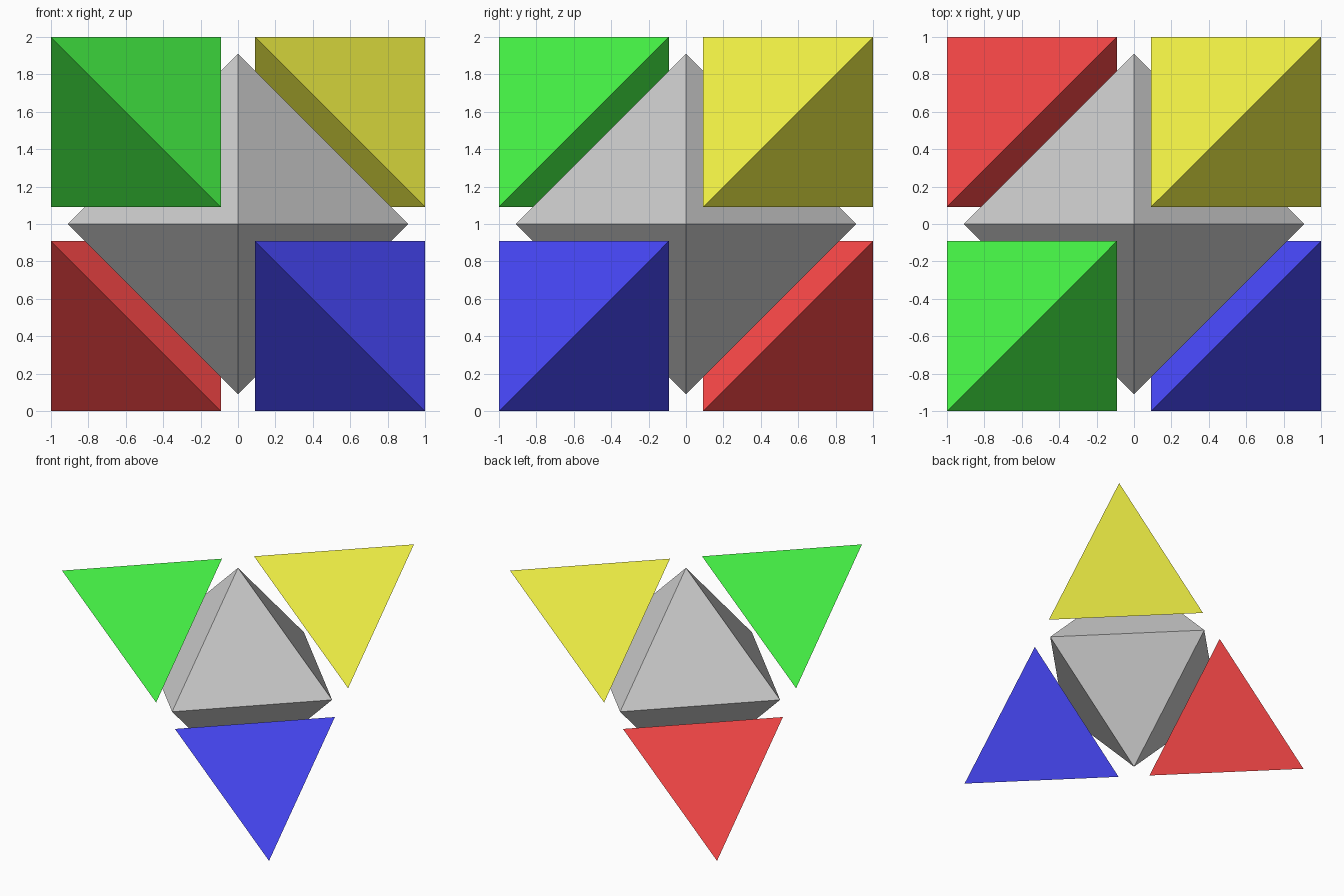
import bpy, bmesh
from mathutils import Vector

if "Cube" in bpy.data.objects:
    bpy.data.objects.remove(bpy.data.objects["Cube"])

CENTRE = Vector((0, 0, 1))
R = 10 / 11          # octahedron radius, also the cube size around each tetrahedron
H = R / 2            # half of that cube
C = 1 - H            # offset of each tetrahedron's centre along the axes


def hull(name, points, color=None):
    """Closed flat-faced solid from its corner points."""
    bm = bmesh.new()
    for p in points:
        bm.verts.new(p)
    bmesh.ops.convex_hull(bm, input=bm.verts[:])
    bmesh.ops.recalc_face_normals(bm, faces=bm.faces[:])
    mesh = bpy.data.meshes.new(name)
    bm.to_mesh(mesh)
    bm.free()
    obj = bpy.data.objects.new(name, mesh)
    bpy.context.collection.objects.link(obj)
    if color:
        mat = bpy.data.materials.new(name + "_color")
        mat.diffuse_color = (*color, 1)
        mat.use_nodes = True
        mat.node_tree.nodes["Principled BSDF"].inputs["Base Color"].default_value = mat.diffuse_color
        mesh.materials.append(mat)
    return obj


# Central grey octahedron
axes = [Vector((1, 0, 0)), Vector((0, 1, 0)), Vector((0, 0, 1))]
hull("octahedron", [CENTRE + a * s * R for a in axes for s in (-1, 1)])

# Four corner tetrahedra, each a small copy of the whole
HI, LO = 0.93, 0.063
corners = {
    "green_tetrahedron": ((-1, -1, 1), (LO, HI, LO)),
    "yellow_tetrahedron": ((1, 1, 1), (HI, HI, LO)),
    "red_tetrahedron": ((-1, 1, -1), (HI, LO, LO)),
    "blue_tetrahedron": ((1, -1, -1), (LO, LO, HI)),
}
directions = [Vector(d) for d, _ in corners.values()]
for name, (d, color) in corners.items():
    middle = CENTRE + Vector(d) * C
    hull(name, [middle + v * H for v in directions], color)
